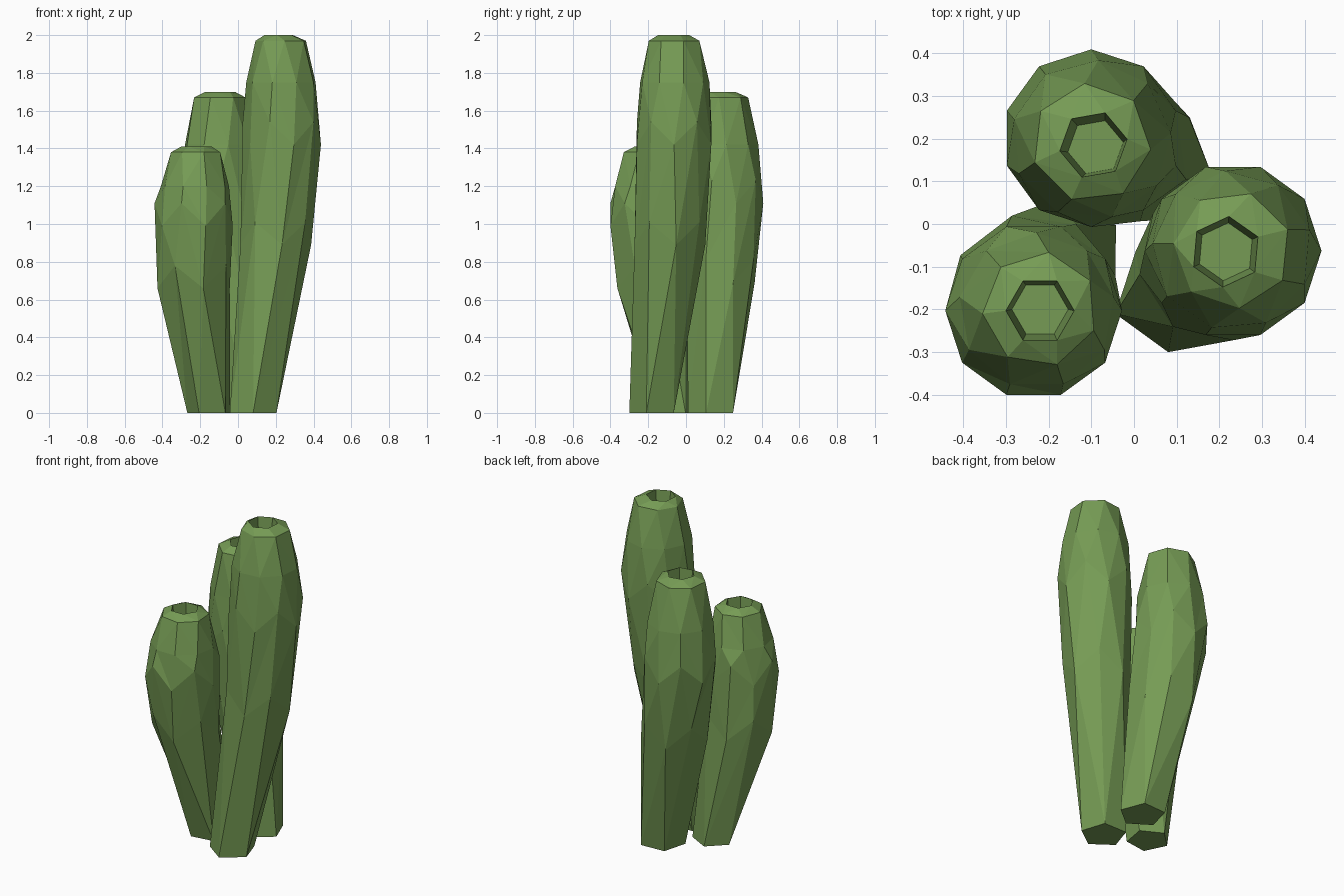
import bpy, bmesh, math

if "Cube" in bpy.data.objects:
    bpy.data.objects.remove(bpy.data.objects["Cube"])

green = bpy.data.materials.new("cactus green")
green.diffuse_color = (0.18, 0.33, 0.09, 1)
green.use_nodes = True
green.node_tree.nodes["Principled BSDF"].inputs["Base Color"].default_value = green.diffuse_color


def ring(bm, cx, cy, z, r, n, turn, wave=0.0):
    """Ring of n points as (angle, vert); wave staggers the heights."""
    out = []
    for i in range(n):
        a = math.radians(turn) + 2 * math.pi * i / n
        h = z + (wave if i % 2 else -wave)
        a_norm = a % (2 * math.pi)
        out.append((a_norm, bm.verts.new((cx + r * math.cos(a), cy + r * math.sin(a), h))))
    return sorted(out, key=lambda p: p[0])


def bridge(bm, low, up):
    """Triangulate between two rings with different point counts."""
    n, m = len(low), len(up)
    ang = lambda rg, i: rg[i % len(rg)][0] + 2 * math.pi * (i // len(rg))
    i = j = 0
    while i < n or j < m:
        a, b = low[i % n][1], up[j % m][1]
        if j >= m or (i < n and ang(low, i + 1) <= ang(up, j + 1)):
            bm.faces.new((a, low[(i + 1) % n][1], b))
            i += 1
        else:
            bm.faces.new((a, up[(j + 1) % m][1], b))
            j += 1


def stem(name, rings):
    """Closed leaning tube with a hollow in its top."""
    bm = bmesh.new()
    loops = [ring(bm, *r) for r in rings]
    for lo, up in zip(loops, loops[1:]):
        bridge(bm, lo, up)
    bm.faces.new([v for _, v in reversed(loops[0])])
    bm.faces.new([v for _, v in loops[-1]])
    bmesh.ops.recalc_face_normals(bm, faces=bm.faces)
    me = bpy.data.meshes.new(name)
    bm.to_mesh(me)
    bm.free()
    me.materials.append(green)
    ob = bpy.data.objects.new(name, me)
    bpy.context.collection.objects.link(ob)


# rings: centre x, centre y, height, radius, sides, turn, stagger
stem("tall_stem", [
    (0.08, -0.17, 0.0, 0.13, 5, -90),
    (0.20, -0.085, 0.95, 0.19, 8, 10, 0.06),
    (0.232, -0.063, 1.48, 0.207, 10, 0, 0.06),
    (0.23, -0.062, 1.75, 0.187, 9, 15),
    (0.23, -0.06, 1.97, 0.138, 7, 20),
    (0.215, -0.065, 2.0, 0.083, 6, 25),
    (0.215, -0.065, 1.85, 0.068, 6, 25)])

stem("back_stem", [
    (0.06, 0.14, 0.0, 0.13, 5, -15),
    (-0.05, 0.185, 0.75, 0.19, 8, 20, 0.06),
    (-0.10, 0.201, 1.17, 0.208, 10, 18, 0.06),
    (-0.10, 0.197, 1.42, 0.187, 9, 5),
    (-0.10, 0.19, 1.67, 0.14, 7, 45),
    (-0.095, 0.185, 1.7, 0.08, 6, 10),
    (-0.09, 0.18, 1.55, 0.066, 6, 10)])

stem("short_stem", [
    (-0.15, -0.055, 0.0, 0.12, 5, 170),
    (-0.235, -0.172, 0.72, 0.198, 8, 15, 0.06),
    (-0.235, -0.203, 1.05, 0.207, 10, 0, 0.06),
    (-0.228, -0.203, 1.2, 0.183, 9, 10),
    (-0.22, -0.2, 1.38, 0.135, 7, 30),
    (-0.22, -0.203, 1.41, 0.08, 6, 0),
    (-0.22, -0.2, 1.26, 0.066, 6, 0)])
